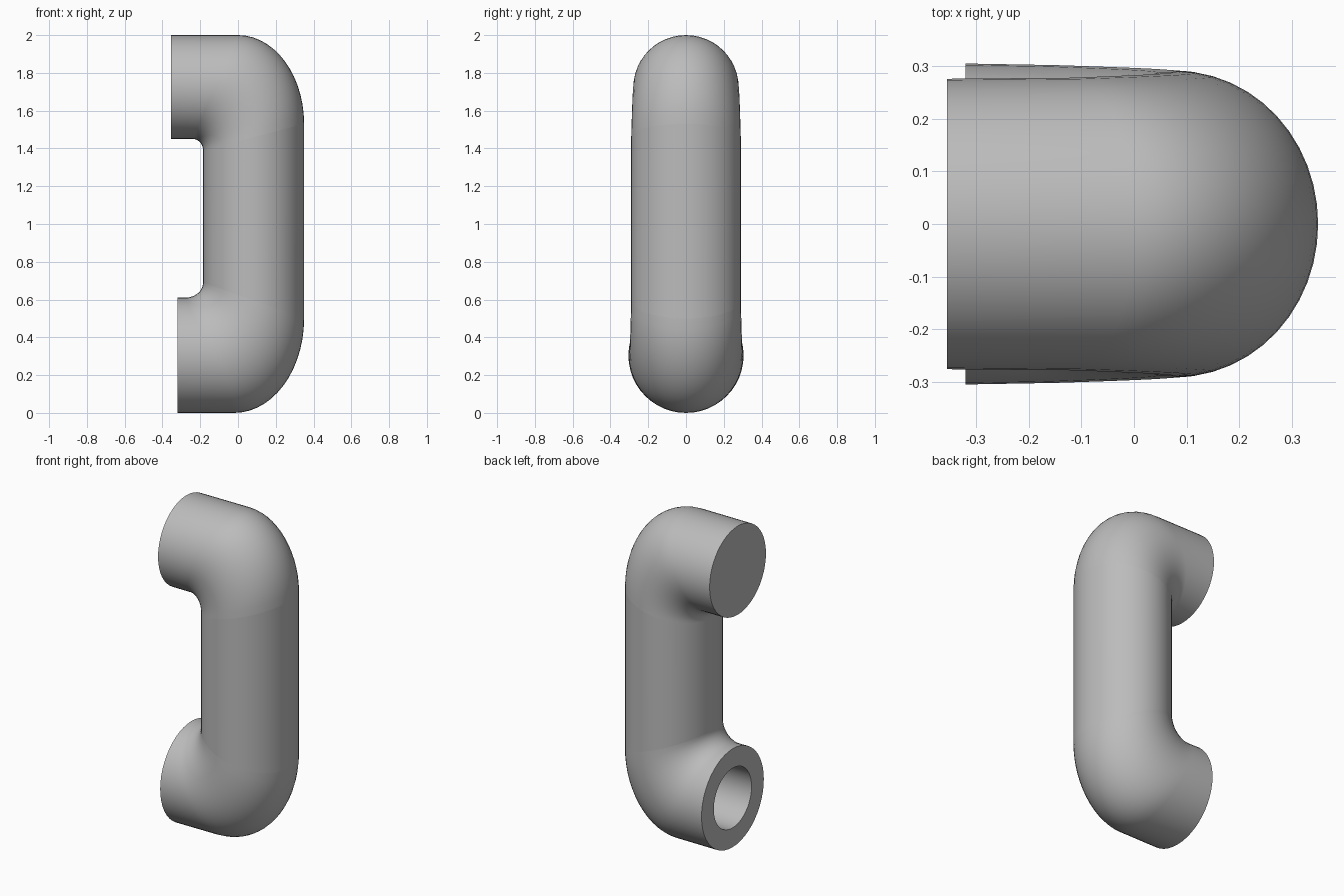
import bpy
import bmesh
from math import sin, cos, pi, radians
from mathutils import Vector

cube = bpy.data.objects.get("Cube")
if cube:
    bpy.data.objects.remove(cube, do_unlink=True)

SIDES = 48
STEPS = 14


def make_material(name, value):
    mat = bpy.data.materials.new(name)
    mat.use_nodes = True
    color = (value, value, value, 1)
    mat.diffuse_color = color
    mat.node_tree.nodes["Principled BSDF"].inputs["Base Color"].default_value = color
    return mat


grey = make_material("pipe grey", 0.5)


def section(inner, outer, half_width):
    """Elliptical ring spanning an inner and an outer point in the xz plane."""
    a = Vector((inner[0], 0, inner[1]))
    b = Vector((outer[0], 0, outer[1]))
    mid, arm = (a + b) / 2, (b - a) / 2
    side = Vector((0, half_width, 0))
    return [mid + arm * cos(2 * pi * i / SIDES) + side * sin(2 * pi * i / SIDES)
            for i in range(SIDES)]


def bend(inner_center, inner_radii, outer_center, outer_radii, up, widths):
    """Sections of an elbow, from the horizontal arm to the upright riser."""
    rings = []
    for k in range(STEPS + 1):
        t = k / STEPS
        s, c = sin(t * pi / 2), cos(t * pi / 2)
        inner = (inner_center[0] + inner_radii[0] * s, inner_center[1] + up * inner_radii[1] * c)
        outer = (outer_center[0] + outer_radii[0] * s, outer_center[1] + up * outer_radii[1] * c)
        rings.append(section(inner, outer, widths[0] + (widths[1] - widths[0]) * t))
    return rings


def loft(name, rings, cap_start=False):
    bm = bmesh.new()
    loops = [[bm.verts.new(p) for p in ring] for ring in rings]
    for p, q in zip(loops, loops[1:]):
        for i in range(SIDES):
            j = (i + 1) % SIDES
            bm.faces.new((p[i], p[j], q[j], q[i]))
    if cap_start:
        bm.faces.new(loops[0])
    bmesh.ops.recalc_face_normals(bm, faces=bm.faces)
    mesh = bpy.data.meshes.new(name)
    bm.to_mesh(mesh)
    bm.free()
    mesh.materials.append(grey)
    obj = bpy.data.objects.new(name, mesh)
    bpy.context.collection.objects.link(obj)
    bpy.ops.object.select_all(action="DESELECT")
    obj.select_set(True)
    bpy.context.view_layer.objects.active = obj
    bpy.ops.object.shade_smooth_by_angle(angle=radians(35))
    return obj


# Upper elbow with a closed end
upper = bend((-0.24, 1.39), (0.055, 0.06), (0, 1.53), (0.35, 0.47), 1, (0.278, 0.29))
upper_end = section((-0.355, 1.45), (-0.355, 2), 0.276)
loft("upper_elbow", [upper_end] + upper, cap_start=True)

# Lower elbow with a bore sunk into its open end
lower = bend((-0.28, 0.69), (0.095, -0.08), (-0.02, 0.5), (0.37, 0.5), -1, (0.302, 0.29))
# inner fillet is concave, so its vertical radius opens away from the riser
lower = bend((-0.28, 0.69), (0.095, 0.08), (-0.02, 0.5), (0.37, 0.5), -1, (0.302, 0.29))
lower_end = section((-0.32, 0.61), (-0.32, 0), 0.305)
bore_mouth = section((-0.32, 0.49), (-0.32, 0.12), 0.185)
bore_floor = section((0.1, 0.49), (0.1, 0.12), 0.185)
loft("lower_elbow", [bore_floor, bore_mouth, lower_end] + lower, cap_start=True)

# Straight riser joining the two elbows
loft("riser", [lower[-1], upper[-1]])
